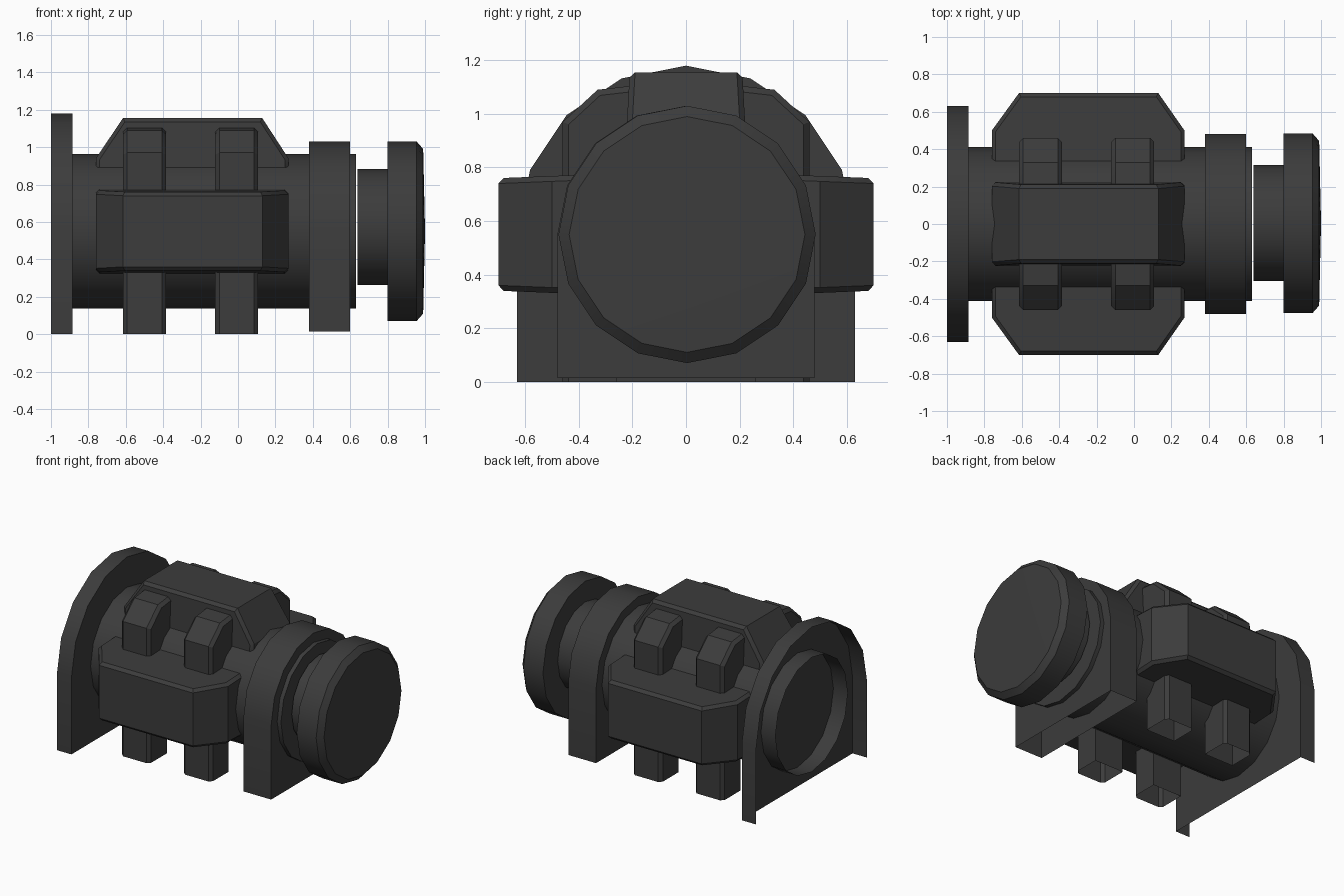
import bpy, bmesh
from math import sin, cos, pi
from mathutils import Vector

if "Cube" in bpy.data.objects:
    bpy.data.objects.remove(bpy.data.objects["Cube"])

CZ = 0.55   # height of the main axis
mat = bpy.data.materials.new("dark_grey")
mat.diffuse_color = (0.045, 0.045, 0.045, 1)
mat.use_nodes = True
mat.node_tree.nodes["Principled BSDF"].inputs["Base Color"].default_value = mat.diffuse_color


def finish(bm, name):
    me = bpy.data.meshes.new(name)
    bm.to_mesh(me)
    bm.free()
    ob = bpy.data.objects.new(name, me)
    me.materials.append(mat)
    bpy.context.collection.objects.link(ob)
    bpy.ops.object.select_all(action='DESELECT')
    ob.select_set(True)
    bpy.context.view_layer.objects.active = ob
    bpy.ops.object.shade_smooth_by_angle(angle=0.5)
    return ob


def lathe(name, prof, cy=0.0, cz=CZ, n=16):
    """Revolve (x, radius) points about the x direction; radius 0 is a pole."""
    bm = bmesh.new()
    rings = []
    for x, r in prof:
        if r == 0:
            rings.append([bm.verts.new((x, cy, cz))] * n)
        else:
            rings.append([bm.verts.new((x, cy + r * sin(2 * pi * i / n), cz + r * cos(2 * pi * i / n)))
                          for i in range(n)])
    for a, b in zip(rings, rings[1:]):
        for i in range(n):
            j = (i + 1) % n
            bm.faces.new(list(dict.fromkeys((a[i], a[j], b[j], b[i]))))
    bmesh.ops.recalc_face_normals(bm, faces=bm.faces)
    return finish(bm, name)


def prism(name, a, b, bevel=0, bevel_test=None, open_dirs=()):
    """Join two matching outlines, bevel chosen edges, then open chosen sides."""
    bm = bmesh.new()
    va, vb = [bm.verts.new(p) for p in a], [bm.verts.new(p) for p in b]
    bm.faces.new(va)
    bm.faces.new(vb)
    for i in range(len(a)):
        j = (i + 1) % len(a)
        bm.faces.new((va[i], va[j], vb[j], vb[i]))
    bmesh.ops.recalc_face_normals(bm, faces=bm.faces)
    if bevel:
        bmesh.ops.bevel(bm, geom=[e for e in bm.edges if bevel_test(e)], offset=bevel,
                        segments=1, profile=0.5, affect='EDGES')
    bm.normal_update()
    gone = [f for f in bm.faces if any(f.normal.dot(Vector(d)) > 0.99 for d in open_dirs)]
    bmesh.ops.delete(bm, geom=gone, context='FACES')
    return finish(bm, name)


def arch(name, x0, x1, r, z0, open_dirs):
    pts = [(-r, z0)] + [(-r * cos(i * pi / 8), CZ + r * sin(i * pi / 8)) for i in range(9)] + [(r, z0)]
    return prism(name, [(x0, y, z) for y, z in pts], [(x1, y, z) for y, z in pts], open_dirs=open_dirs)


# body tube, neck and domed end cap
lathe("body_tube", [(-1, 0.412), (0.63, 0.412), (0.63, 0)])
lathe("neck", [(0.64, 0), (0.64, 0.31), (0.82, 0.31)], 0.006, 0.572)
lathe("end_cap", [(0.80, 0), (0.80, 0.48), (0.955, 0.48), (0.99, 0.44), (1.0, 0)], 0.004)

# arched end flange (hollow at the back) and front bracket, both open below
arch("end_flange", -1.0, -0.885, 0.63, 0.0, [(-1, 0, 0), (0, 0, -1)])
arch("front_bracket", 0.38, 0.60, 0.48, 0.015, [(0, 0, -1)])


# chamfered blocks on both sides and on top
def block(name, place, base, shoulder, top):
    def outline(s):
        pts = [(-0.76, base), (-0.76, shoulder), (-0.615, top), (0.13, top), (0.27, shoulder), (0.27, base)]
        return [place(x, s * (0.225 - 0.015 * (h - base) / (top - base)), h) for x, h in pts]
    a, b = outline(1), outline(-1)
    rim = {frozenset((tuple(round(c, 3) for c in o[i]), tuple(round(c, 3) for c in o[i + 1])))
           for o in (a, b) for i in range(5)}
    test = lambda e: frozenset(tuple(round(c, 3) for c in v.co) for v in e.verts) in rim
    prism(name, a, b, 0.02, test)


for side, nm in ((-1, "front"), (1, "back")):
    block(nm + "_side_block", lambda x, t, h: (x, side * h, CZ + t), 0.33, 0.50, 0.70)
block("top_block", lambda x, t, h: (x, t, h), 0.89, 0.94, 1.155)

# four legs that wrap up over the tube, open below
leg = [(0.26, 0), (0.46, 0), (0.46, 0.97), (0.33, 1.09), (0.20, 1.105), (0.20, 0.86), (0.26, 0.80)]
for side, nm in ((-1, "front"), (1, "back")):
    for x, end in ((-0.5, "left"), (-0.007, "right")):
        def outer(e):
            a, b = (v.co for v in e.verts)
            m = (a + b) / 2
            return abs(a.x - b.x) < 1e-4 and (abs(m.y) > 0.44 or m.z > 1.0) and m.z > 0.1
        prism(f"{nm}_{end}_leg", [(x - 0.115, side * y, z) for y, z in leg],
              [(x + 0.115, side * y, z) for y, z in leg], 0.022, outer, [(0, 0, -1)])
